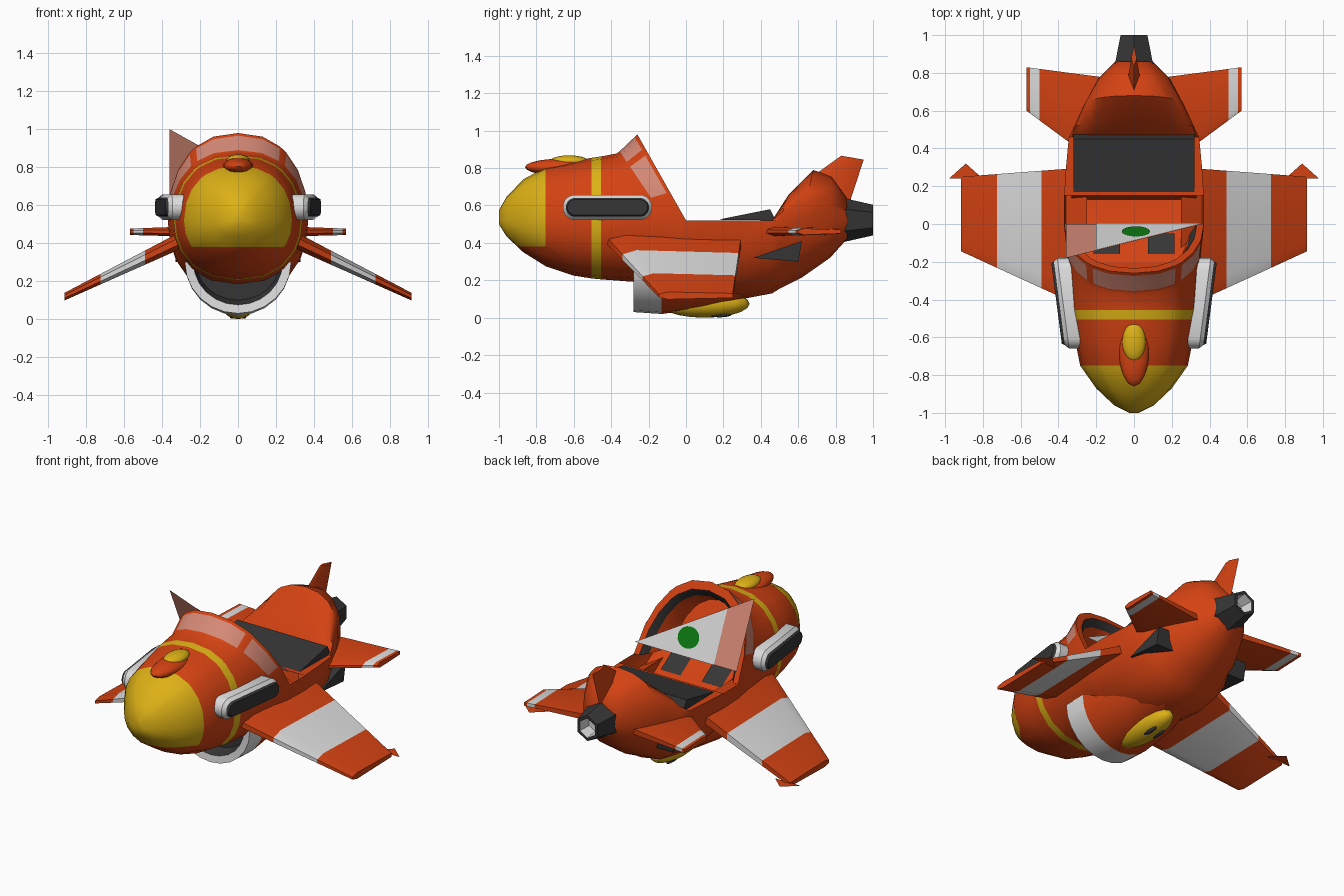
import bpy, bmesh
from math import sin, cos, pi, radians, copysign
from mathutils import Vector

cube = bpy.data.objects.get("Cube")
if cube:
    bpy.data.objects.remove(cube)

COLOURS = {
    "orange": (0.66, 0.055, 0.006), "yellow": (0.72, 0.44, 0.008),
    "white": (0.72, 0.72, 0.72), "dark": (0.036, 0.036, 0.036),
    "glass": (0.66, 0.25, 0.18), "green": (0.004, 0.2, 0.006)}
MATS = {}
for mat_name, rgb in COLOURS.items():
    m = bpy.data.materials.new(mat_name)
    m.use_nodes = True
    m.diffuse_color = (*rgb, 1)
    m.node_tree.nodes["Principled BSDF"].inputs["Base Color"].default_value = (*rgb, 1)
    MATS[mat_name] = m
KEYS = list(COLOURS)


def finish(name, bm, angle=35):
    bmesh.ops.recalc_face_normals(bm, faces=bm.faces)
    mesh = bpy.data.meshes.new(name)
    bm.to_mesh(mesh)
    bm.free()
    for k in KEYS:
        mesh.materials.append(MATS[k])
    obj = bpy.data.objects.new(name, mesh)
    bpy.context.collection.objects.link(obj)
    bpy.ops.object.select_all(action="DESELECT")
    obj.select_set(True)
    bpy.context.view_layer.objects.active = obj
    bpy.ops.object.shade_smooth_by_angle(angle=radians(angle))
    return obj


def loft(rings, rule, closed=True, caps=(True, True)):
    """Skin rings of points; rule(band, segment) gives a colour, or None for a hole."""
    bm = bmesh.new()
    vs = [[bm.verts.new(p) for p in r] for r in rings]
    n = len(rings[0])
    for i in range(len(vs) - 1):
        for j in range(n if closed else n - 1):
            colour = rule(i, j)
            if colour:
                k = (j + 1) % n
                f = bm.faces.new((vs[i][j], vs[i][k], vs[i + 1][k], vs[i + 1][j]))
                f.material_index = KEYS.index(colour)
    for use, ring, i in ((caps[0], vs[0], 0), (caps[1], vs[-1], len(vs) - 2)):
        if use:
            bm.faces.new(ring).material_index = KEYS.index(rule(i, 0))
    return bm


def plate(name, pts, colour):
    bm = bmesh.new()
    bm.faces.new([bm.verts.new(p) for p in pts]).material_index = KEYS.index(colour)
    finish(name, bm)


def blob(name, centre, radii, colour):
    bm = bmesh.new()
    bmesh.ops.create_uvsphere(bm, u_segments=16, v_segments=10, radius=1)
    for v in bm.verts:
        v.co = Vector(centre) + Vector(a * b for a, b in zip(v.co, radii))
    for f in bm.faces:
        f.material_index = KEYS.index(colour)
    finish(name, bm, 60)


# Fuselage: stations are (y at top, y at waist, half width, top z, bottom z)
MID = 0.52
UP = [0, 18, 34, 50, 57, 73, 90]
HALF = [-90, -70, -50, -30, -15] + UP


def power(v, p):
    return copysign(abs(v) ** p, v)


def section(station, angles):
    yt, yl, w, top, bot = station
    pts = []
    for a in angles:
        s, c = sin(radians(a)), max(cos(radians(a)), 0)
        x = w * c ** 0.85
        z = MID + power(s, 0.95) * (top - MID if s > 0 else MID - bot)
        t = (z - MID) / (top - MID) if s > 0 and top > MID else 0
        pts.append((x, yl + (yt - yl) * t, z))
    return pts


def full_ring(station):
    half = section(station, HALF)
    return half + [(-x, y, z) for x, y, z in half[-2:0:-1]]


RIM = (-0.26, 0, 0.37, 0.98, 0.15)
STATIONS = [
    (-1, -1, 0.025, 0.575, 0.5), (-0.96, -0.96, 0.105, 0.645, 0.435),
    (-0.87, -0.87, 0.2, 0.74, 0.35), (-0.75, -0.75, 0.285, 0.805, 0.275),
    (-0.6, -0.6, 0.315, 0.835, 0.225), (-0.505, -0.505, 0.33, 0.855, 0.21),
    (-0.455, -0.455, 0.34, 0.862, 0.205), (-0.37, -0.12, 0.357, 0.878, 0.18),
    (-0.355, -0.105, 0.36, 0.89, 0.178), (-0.275, -0.02, 0.369, 0.966, 0.155), RIM,
    (0.15, 0.15, 0.37, MID, 0.12), (0.3, 0.3, 0.36, MID, 0.1),
    (0.46, 0.46, 0.345, MID, 0.13), (0.55, 0.5, 0.325, 0.66, 0.155),
    (0.68, 0.62, 0.27, 0.79, 0.215), (0.78, 0.77, 0.19, 0.755, 0.32),
    (0.86, 0.86, 0.1, 0.64, 0.42)]
WINDOWS = {6, 7, 9, 10, 11, 12, 14, 15}


def hull_colour(i, j):
    if i == 10 and 5 <= j <= 16:
        return None          # cockpit opening
    if i == 8 and j in WINDOWS:
        return "glass"
    return "yellow" if i in (0, 1, 2, 5) else "orange"


bm = loft([full_ring(s) for s in STATIONS], hull_colour)
nose = [f for f in bm.faces if f.calc_center_median().y < -0.75]
parts = set(nose) | {e for f in nose for e in f.edges} | {v for f in nose for v in f.verts}
bmesh.ops.bisect_plane(bm, geom=list(parts), plane_co=(0, 0, 0.38), plane_no=(0, 0, 1))
for f in bm.faces:
    c = f.calc_center_median()
    if c.y < -0.75 and c.z < 0.38:
        f.material_index = KEYS.index("orange")
finish("fuselage", bm, 40)

# Cockpit lining, console, panels and rear hatch
arch = section(RIM, UP)
arch += [(-x, y, z) for x, y, z in arch[-2::-1]]


def arch_ring(s, push):
    return [(x * s, -0.26 + (0.98 - MID - (z - MID) * s) * 0.565 - push, MID + (z - MID) * s)
            for x, y, z in arch]


lining = [arch_ring(*r) for r in ((1, 0), (0.9, 0), (0.8, 0.05), (0.65, 0.2))]
finish("canopy_lining", loft(lining, lambda i, j: "dark" if i == 1 else "orange",
                             closed=False, caps=(False, True)))
steps = [(0.15, 0.52), (0.13, 0.38), (0, 0.4), (-0.25, 0.56)]
finish("cockpit_console", loft([[(x, y, z) for y, z in steps] for x in (-0.33, 0.33)],
                               lambda i, j: "orange", closed=False, caps=(False, False)))
for side, label in ((1, "left"), (-1, "right")):
    plate(f"console_panel_{label}",
          [(side * 0.145 + dx, y, 0.408 - 0.64 * y)
           for dx, y in ((-0.07, -0.05), (0.07, -0.05), (0.07, -0.16), (-0.07, -0.16))], "dark")
hatch = [(0.17, 0.524), (0.45, 0.58), (0.48, 0.52)]
finish("rear_hatch", loft([[(x, y, z) for y, z in hatch] for x in (-0.32, 0.32)],
                          lambda i, j: "dark"))


# Leaning triangular screen with an eye
def on_screen(x, z, off=0.0):
    return (x, -(z - 0.6) * 0.45 + off, z)


plate("screen", [on_screen(*p) for p in ((-0.36, 1.0), (-0.36, 0.6), (0.36, 0.6))], "glass")
plate("screen_white", [on_screen(*p, 0.004) for p in ((-0.2, 0.91), (-0.2, 0.6), (0.36, 0.6))],
      "white")
plate("screen_eye", [on_screen(0.01 + 0.075 * cos(k * pi / 8), 0.705 + 0.06 * sin(k * pi / 8), 0.008)
                     for k in range(16)], "green")

# Belly intake
def scoop_ring(y, w, d):
    return [(w * cos(k * pi / 12), y, 0.3 - d * sin(k * pi / 12)) for k in range(13)]


scoop = [scoop_ring(*s) for s in (
    (-0.2, 0.22, 0.2), (-0.275, 0.235, 0.225), (-0.28, 0.28, 0.27), (-0.13, 0.28, 0.28),
    (0.1, 0.26, 0.25), (0.42, 0.2, 0.17))]
finish("belly_intake", loft(scoop, lambda i, j: ("dark", "white", "white")[i] if i < 3 else "orange"))
blob("belly_pod", (0, 0.1, 0.075), (0.085, 0.24, 0.075), "yellow")
for x in (-0.03, 0.03):
    blob("belly_slot", (x, 0.18, 0.014), (0.014, 0.06, 0.012), "dark")

# Nose crest
blob("crest_base", (0, -0.67, 0.805), (0.08, 0.19, 0.045), "orange")
blob("crest", (0, -0.625, 0.835), (0.062, 0.105, 0.033), "yellow")


# Wings, tailplanes, tip plates, side pods and vents on both sides
def wing(name, side, root, tip, cuts):
    """root and tip are (x, leading y, trailing y, z, half thickness)."""
    xs = [root[0], *cuts, tip[0]]
    rings = []
    for x in xs:
        t = (x - root[0]) / (tip[0] - root[0])
        _, yl, yt, z, h = [a + (b - a) * t for a, b in zip(root, tip)]
        c = yt - yl
        prof = [(yl, z - h * 0.4), (yl, z + h * 0.4), (yl + c * 0.12, z + h), (yt, z + h * 0.6),
                (yt, z - h * 0.6), (yl + c * 0.12, z - h)]
        rings.append([(side * x, y, zz) for y, zz in prof])
    finish(name, loft(rings, lambda i, j: "white" if i == 1 else "orange"), 30)


def pod_ring(side, x, inset):
    pts = []
    for k in range(16):
        a = (k + 0.5) * pi / 8
        r = 0.068 - inset
        y = copysign(0.172, cos(a)) + r * cos(a)
        pts.append((side * (x + y * 0.13), -0.42 + y, 0.59 + r * sin(a)))
    return pts


for side, label in ((1, "left"), (-1, "right")):
    wing(f"wing_{label}", side, (0.25, -0.45, 0.3, 0.44, 0.047), (0.915, -0.145, 0.25, 0.118, 0.02),
         (0.49, 0.725))
    wing(f"tailplane_{label}", side, (0.15, 0.29, 0.775, 0.462, 0.03),
         (0.57, 0.6, 0.83, 0.46, 0.017), (0.5, 0.55))
    plate(f"wing_tip_{label}", [(side * x, y, 0.125) for x, y in
                                ((0.8, 0.24), (0.89, 0.32), (0.98, 0.24))], "orange")
    pod = [pod_ring(side, *r) for r in ((0.27, 0), (0.375, 0), (0.395, 0.017), (0.41, 0.026))]
    finish(f"side_pod_{label}", loft(pod, lambda i, j: "dark" if i == 2 else "white"))
    vent = [(0.36, 0.32), (0.62, 0.41), (0.6, 0.3)]
    finish(f"side_vent_{label}", loft([[(side * x, y, z) for y, z in vent] for x in (0.18, 0.33)],
                                      lambda i, j: "dark"))


# Tail fin
def fin_ring(y0, y1, z0, z1, h):
    m = (0.6 * y0 + 0.4 * y1, 0.6 * z0 + 0.4 * z1)
    return [(0, y0, z0), (h, *m), (0, y1, z1), (-h, *m)]


finish("tail_fin", loft([fin_ring(0.64, 0.87, 0.73, 0.6, 0.04),
                         fin_ring(0.83, 0.95, 0.866, 0.845, 0.014)], lambda i, j: "orange"))

# Six-sided exhaust nozzle
def nozzle_ring(y, r):
    return [(r * sin(k * pi / 3), y, 0.522 + r * cos(k * pi / 3)) for k in range(6)]


nozzle = [nozzle_ring(*s) for s in ((0.84, 0.118), (1.0, 0.082), (1.0, 0.062), (0.92, 0.05))]
finish("exhaust_nozzle", loft(nozzle, lambda i, j: "white" if i == 2 else "dark"), 20)
